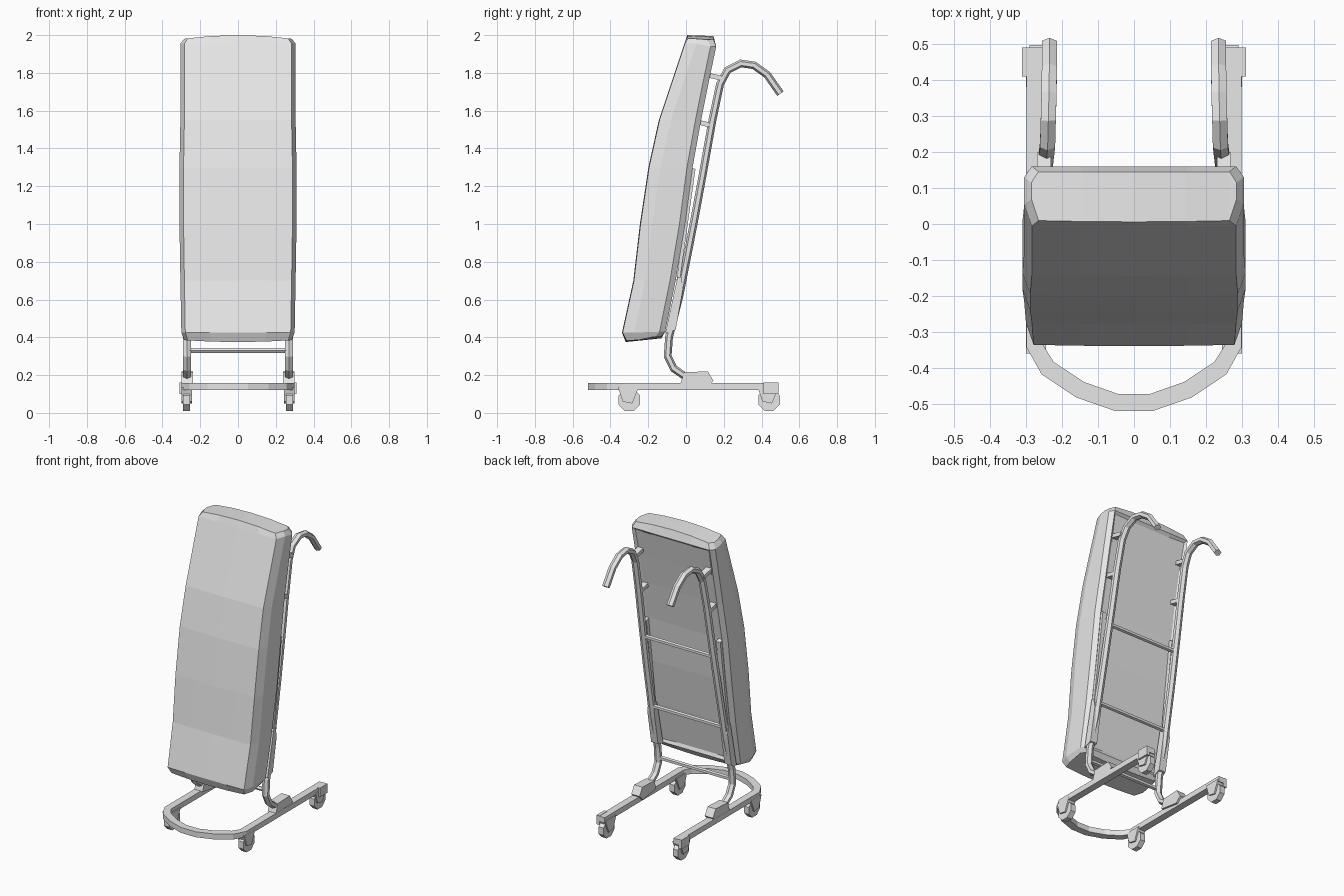
import bpy, bmesh, math
from mathutils import Vector

cube = bpy.data.objects.get("Cube")
if cube:
    bpy.data.objects.remove(cube, do_unlink=True)

grey = bpy.data.materials.new("light_grey")
grey.use_nodes = True
colour = (0.8, 0.8, 0.8, 1)
grey.diffuse_color = colour
for node in grey.node_tree.nodes:
    if node.type == 'BSDF_PRINCIPLED':
        node.inputs["Base Color"].default_value = colour


def finish(name, bm):
    bmesh.ops.recalc_face_normals(bm, faces=bm.faces)
    mesh = bpy.data.meshes.new(name)
    bm.to_mesh(mesh)
    bm.free()
    mesh.materials.append(grey)
    obj = bpy.data.objects.new(name, mesh)
    bpy.context.collection.objects.link(obj)
    return obj


def sweep(name, path, side_axis, width, height, sides=6):
    """Tube along a planar path; side_axis is normal to that plane."""
    bm = bmesh.new()
    path = [Vector(p) for p in path]
    axis = Vector(side_axis)
    rings = []
    for i, p in enumerate(path):
        tangent = path[min(i + 1, len(path) - 1)] - path[max(i - 1, 0)]
        up = tangent.cross(axis).normalized()
        ring = []
        for k in range(sides):
            a = math.tau * (k + 0.5) / sides
            grow = 1 / math.cos(math.pi / sides)
            ring.append(bm.verts.new(p + axis * math.cos(a) * grow * width / 2
                                     + up * math.sin(a) * grow * height / 2))
        rings.append(ring)
    for r0, r1 in zip(rings, rings[1:]):
        for k in range(sides):
            n = (k + 1) % sides
            bm.faces.new((r0[k], r0[n], r1[n], r1[k]))
    bm.faces.new(rings[0])
    bm.faces.new(rings[-1])
    return finish(name, bm)


def prism(name, profile, x, thick):
    """Side profile of (y, z) points extruded across x."""
    bm = bmesh.new()
    a = [bm.verts.new((x - thick / 2, y, z)) for y, z in profile]
    b = [bm.verts.new((x + thick / 2, y, z)) for y, z in profile]
    bm.faces.new(a)
    bm.faces.new(b)
    for i in range(len(a)):
        j = (i + 1) % len(a)
        bm.faces.new((a[i], a[j], b[j], b[i]))
    return finish(name, bm)


# Padded, leaning body: rows of front y, front z, back y, back z, half width
rows = [
    (-0.315, 0.385, -0.13, 0.405, 0.285),
    (-0.335, 0.425, -0.11, 0.43, 0.3),
    (-0.275, 0.70, -0.055, 0.70, 0.305),
    (-0.24, 1.00, -0.005, 1.00, 0.31),
    (-0.195, 1.30, 0.035, 1.30, 0.31),
    (-0.14, 1.55, 0.08, 1.55, 0.305),
    (-0.07, 1.76, 0.12, 1.75, 0.305),
    (-0.005, 1.955, 0.16, 1.94, 0.305),
    (0.01, 1.98, 0.145, 1.975, 0.285),
]
bm = bmesh.new()
spread = (-0.93, -0.5, 0, 0.5, 0.93)
rings = []
for i, (yf, zf, yb, zb, w) in enumerate(rows):
    arch = {0: -0.01, len(rows) - 1: 0.02}.get(i, 0)
    front = [(s * w, yf - 0.004 * (1 - s * s), zf + arch * (1 - s * s)) for s in spread]
    back = [(s * w, yb, zb + arch * (1 - s * s)) for s in reversed(spread)]
    right = [(w, yf + 0.06, zf), (w, yb - 0.03, zb)]
    left = [(-x, y, z) for x, y, z in reversed(right)]
    rings.append([bm.verts.new(p) for p in front + right + back + left])
count = len(rings[0])
back_faces = []
for i, (r0, r1) in enumerate(zip(rings, rings[1:])):
    for k in range(count):
        n = (k + 1) % count
        f = bm.faces.new((r0[k], r0[n], r1[n], r1[k]))
        if 7 <= k <= 10 and 0 < i < len(rows) - 2:
            back_faces.append(f)
for r in (rings[0], rings[-1]):
    for k in range(4):
        bm.faces.new((r[k], r[k + 1], r[10 - k], r[11 - k]))
    bm.faces.new(r[4:8])
    bm.faces.new((r[11], r[12], r[13], r[0]))
bmesh.ops.recalc_face_normals(bm, faces=bm.faces)
bmesh.ops.inset_region(bm, faces=back_faces, thickness=0.02, depth=-0.012)
finish("padded_body", bm)

# U-shaped floor base, mirrored from one half
half = [(0.275, 0.49, 0.14), (0.275, 0.1, 0.14), (0.275, -0.34, 0.14),
        (0.24, -0.40, 0.14), (0.15, -0.46, 0.14), (0.05, -0.495, 0.14)]
path = half + [(-x, y, z) for x, y, z in reversed(half)]
sweep("floor_base", path, (0, 0, 1), 0.036, 0.048, 4)

# Upright tubes with hooked handles: y, z, x
upright = [(0.08, 0.185, 0.27), (0.0, 0.19, 0.27), (-0.065, 0.235, 0.27),
           (-0.097, 0.30, 0.27), (-0.09, 0.40, 0.27), (-0.035, 0.62, 0.265),
           (0.04, 1.0, 0.26), (0.09, 1.27, 0.255), (0.14, 1.55, 0.25),
           (0.18, 1.74, 0.245), (0.22, 1.815, 0.24), (0.29, 1.85, 0.238),
           (0.36, 1.84, 0.236), (0.43, 1.79, 0.235), (0.50, 1.69, 0.235)]
for s, side in ((1, "left"), (-1, "right")):
    sweep(side + "_upright_handle", [(s * x, y, z) for y, z, x in upright],
          (1, 0, 0), 0.042, 0.036)
    # Socket joining the upright to the base
    prism(side + "_foot_socket", [(-0.03, 0.155), (0.11, 0.135), (0.145, 0.17),
          (0.115, 0.22), (-0.01, 0.215)], s * 0.268, 0.06)
    # Mounting strip and lower plate behind the body
    prism(side + "_mounting_strip", [(-0.05, 0.70), (-0.03, 0.72), (0.05, 1.29),
          (0.025, 1.30)], s * 0.27, 0.03)
    prism(side + "_lower_plate", [(-0.11, 0.42), (-0.055, 0.44), (-0.015, 0.66),
          (-0.025, 0.72), (-0.045, 0.72)], s * 0.268, 0.05)
    # Small upper clips
    for name, y, z in (("middle", 0.105, 1.53), ("top", 0.155, 1.78)):
        sweep(side + "_" + name + "_clip", [(s * 0.25, y - 0.045, z + 0.01),
              (s * 0.25, y + 0.04, z - 0.01)], (1, 0, 0), 0.04, 0.025, 4)
    # Casters: chunky wheel plus fork
    for name, y in (("front", -0.30), ("rear", 0.44)):
        wheel = [(y + 0.062 * math.cos(math.tau * k / 8 + 0.39),
                  0.068 + 0.062 * math.sin(math.tau * k / 8 + 0.39)) for k in range(8)]
        prism(f"{side}_{name}_caster_wheel", wheel, s * 0.272, 0.036)
        prism(f"{side}_{name}_caster_fork", [(y - 0.06, 0.135), (y - 0.035, 0.06),
              (y + 0.015, 0.05), (y + 0.05, 0.135)], s * 0.272, 0.056)
    # Stop plate at the open rail end
    prism(side + "_rail_end_plate", [(0.41, 0.10), (0.49, 0.10), (0.49, 0.16),
          (0.41, 0.16)], s * 0.3, 0.022)

# Crossbars between the uprights
for name, y, z in (("lower", -0.095, 0.33), ("middle", -0.02, 0.70), ("upper", 0.077, 1.2)):
    sweep(name + "_crossbar", [(-0.26, y, z), (0.26, y, z)], (0, 1, 0), 0.022, 0.022, 5)
